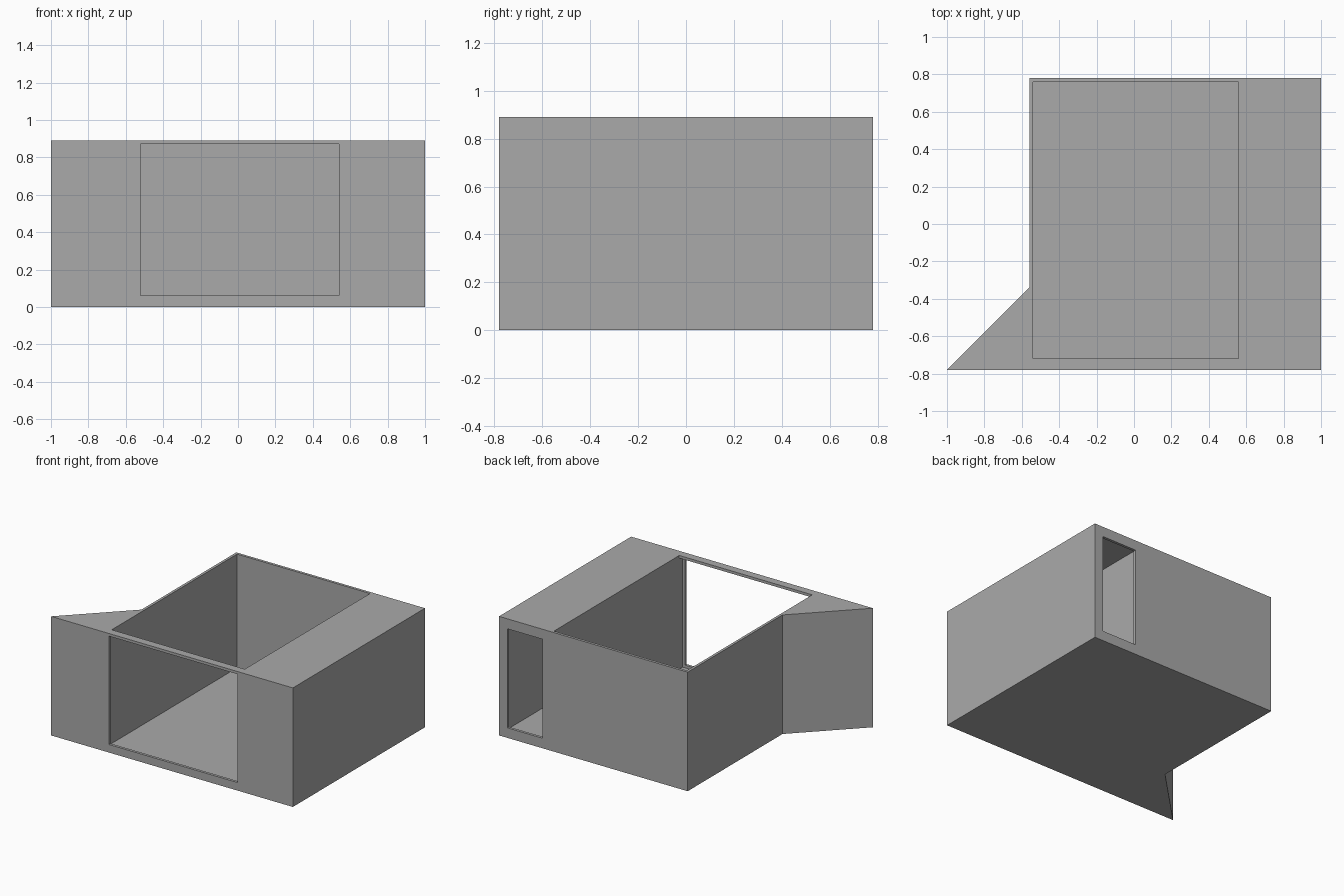
import bpy
import bmesh

cube = bpy.data.objects.get("Cube")
if cube:
    bpy.data.objects.remove(cube, do_unlink=True)

HEIGHT = 0.89

# Single plain grey
grey = bpy.data.materials.new("plain grey")
grey.use_nodes = True
colour = (0.4, 0.4, 0.4, 1)
grey.diffuse_color = colour
grey.node_tree.nodes["Principled BSDF"].inputs["Base Color"].default_value = colour


def prism(name, outline, z0, z1):
    """Extrude a floor-plan outline between two heights."""
    bm = bmesh.new()
    base = bm.faces.new([bm.verts.new((x, y, z0)) for x, y in outline])
    top = bmesh.ops.extrude_face_region(bm, geom=[base])["geom"]
    verts = [v for v in top if isinstance(v, bmesh.types.BMVert)]
    bmesh.ops.translate(bm, verts=verts, vec=(0, 0, z1 - z0))
    bmesh.ops.recalc_face_normals(bm, faces=bm.faces)
    mesh = bpy.data.meshes.new(name)
    bm.to_mesh(mesh)
    bm.free()
    mesh.materials.append(grey)
    obj = bpy.data.objects.new(name, mesh)
    bpy.context.scene.collection.objects.link(obj)
    return obj


def cut_box(target, name, xs, ys, zs):
    """Subtract a box from the target and discard the cutter."""
    (x0, x1), (y0, y1) = xs, ys
    cutter = prism(name, [(x0, y0), (x1, y0), (x1, y1), (x0, y1)], *zs)
    cutter.hide_render = True
    mod = target.modifiers.new(name, "BOOLEAN")
    mod.operation = "DIFFERENCE"
    mod.solver = "EXACT"
    mod.object = cutter
    graph = bpy.context.evaluated_depsgraph_get()
    graph.update()
    result = bpy.data.meshes.new_from_object(target.evaluated_get(graph))
    target.modifiers.clear()
    target.data = result
    bpy.data.objects.remove(cutter, do_unlink=True)


# Solid block with the slanted wing at the front right
building = prism("building_shell", [(-1, -0.78), (1, -0.78), (1, 0.78),
                                    (-0.56, 0.78), (-0.56, -0.34)], 0, HEIGHT)

# Main room, its open roof and wide front opening
room_x = (-0.54, 0.56)
cut_box(building, "main_room", room_x, (-0.76, 0.76), (0.04, 0.87))
cut_box(building, "roof_opening", room_x, (-0.72, 0.76), (0.5, 1))
cut_box(building, "front_opening", (-0.52, 0.54), (-1, -0.5), (0.06, 0.87))

# Narrow side room and its back doorway
cut_box(building, "side_room", (0.6, 0.96), (-0.76, 0.76), (0.04, 0.85))
cut_box(building, "back_doorway", (0.64, 0.93), (0.5, 1), (0.075, 0.815))
